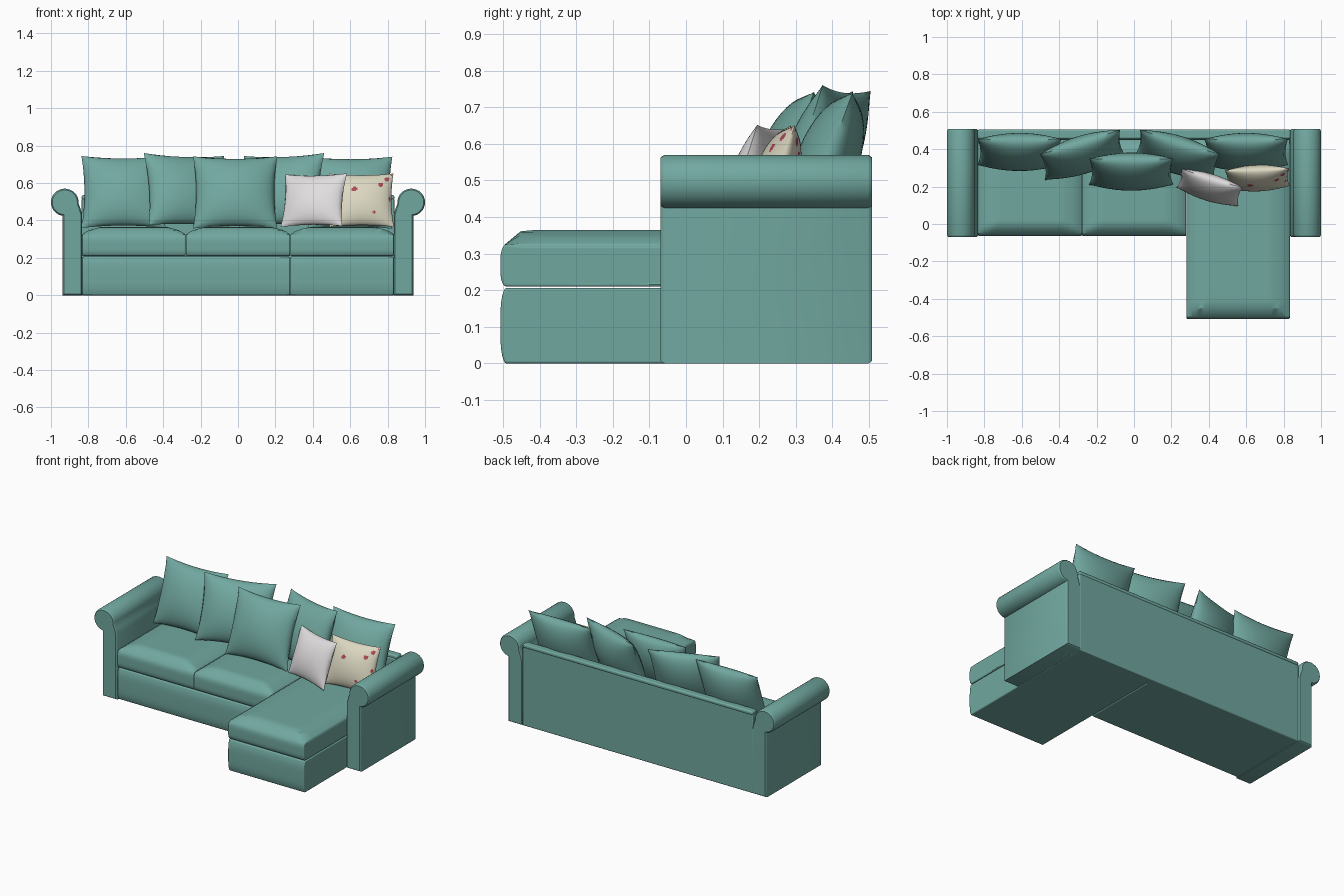
import bpy, bmesh
from math import radians, cos, sin, hypot

if "Cube" in bpy.data.objects:
    bpy.data.objects.remove(bpy.data.objects["Cube"])


def material(name, rgb):
    m = bpy.data.materials.new(name)
    m.use_nodes = True
    m.diffuse_color = (*rgb, 1)
    bsdf = next(n for n in m.node_tree.nodes if n.type == 'BSDF_PRINCIPLED')
    bsdf.inputs["Base Color"].default_value = (*rgb, 1)
    return m


teal = material("teal fabric", (0.165, 0.39, 0.35))
white = material("white fabric", (0.75, 0.73, 0.74))
cream = material("cream fabric", (0.72, 0.69, 0.54))
red = material("red print", (0.42, 0.07, 0.10))


def finish(name, bm, mats, angle=35, bevel=0):
    bmesh.ops.recalc_face_normals(bm, faces=bm.faces)
    mesh = bpy.data.meshes.new(name)
    bm.to_mesh(mesh)
    bm.free()
    ob = bpy.data.objects.new(name, mesh)
    bpy.context.collection.objects.link(ob)
    for m in mats:
        mesh.materials.append(m)
    if bevel:
        mod = ob.modifiers.new("rounded edges", 'BEVEL')
        mod.width, mod.segments = bevel, 3
        mod.limit_method, mod.angle_limit = 'ANGLE', radians(40)
    bpy.ops.object.select_all(action='DESELECT')
    ob.select_set(True)
    bpy.context.view_layer.objects.active = ob
    bpy.ops.object.shade_smooth_by_angle(angle=radians(angle))
    return ob


def block(name, lo, hi, cuts=0, shape=None, bevel=0.0):
    """Box between two corners; shape(co, u, v, w) reshapes its subdivided skin."""
    bm = bmesh.new()
    bmesh.ops.create_cube(bm, size=2)
    if cuts:
        bmesh.ops.subdivide_edges(bm, edges=bm.edges[:], cuts=cuts, use_grid_fill=True)
    for vert in bm.verts:
        uvw = tuple(vert.co)
        vert.co = [(a + b) / 2 + (b - a) / 2 * t for a, b, t in zip(lo, hi, uvw)]
        if shape:
            shape(vert.co, *uvw)
    return finish(name, bm, [teal], bevel=bevel)


def seat_cushion(name, x0, x1, y0):
    """Cushion with a crowned top and a softly bulging front."""
    y1, z0, z1, crown = 0.45, 0.21, 0.325, 0.04

    def shape(co, u, v, w):
        dx = min(1, (1 - abs(u)) * (x1 - x0) / 2 / 0.10)
        dy = min(1, (1 - abs(v)) * (y1 - y0) / 2 / 0.05)
        if w > 0.99:
            co.z += crown * min(dx ** 0.6, dy ** 0.7)
        if v < -0.99:
            co.y -= 0.012 * (1 - w ** 4)

    block(name, (x0, y0, z0), (x1, y1, z1), 21, shape, 0.006)


def base(name, x0, x1, y0):
    def shape(co, u, v, w):
        if v < -0.99:
            co.y -= 0.012 * (1 - w ** 4)
    block(name, (x0, y0, 0), (x1, 0.46, 0.206), 9, shape, 0.006)


# Bases and seats
base("sofa_base", -0.833, 0.279, -0.05)
base("chaise_base", 0.281, 0.833, -0.495)
seat_cushion("left_end_seat", -0.833, -0.280, -0.052)
seat_cushion("middle_seat", -0.278, 0.279, -0.052)
seat_cushion("chaise_seat", 0.281, 0.833, -0.495)

# Back with a raised top rail
block("back_panel", (-0.836, 0.45, 0), (0.836, 0.503, 0.515), bevel=0.006)
block("back_rail", (-0.836, 0.455, 0.51), (0.836, 0.505, 0.535), bevel=0.009)


# Rolled arms
def arm(name, side):
    profile = [(0.833, 0), (0.938, 0), (0.938, 0.425)]
    for i in range(25):
        a = radians(-75 + i * 260 / 24)
        profile.append((0.926 + 0.074 * cos(a), 0.497 + 0.073 * sin(a)))
    profile += [(0.842, 0.463), (0.833, 0.43)]
    bm = bmesh.new()
    face = bm.faces.new([bm.verts.new((side * x, -0.058, z)) for x, z in profile])
    new = bmesh.ops.extrude_face_region(bm, geom=[face])["geom"]
    bmesh.ops.translate(bm, vec=(0, 0.555, 0),
                        verts=[g for g in new if isinstance(g, bmesh.types.BMVert)])
    # Welted end panels
    for y, out in ((-0.058, -0.011), (0.497, 0.011)):
        end = [f for f in bm.faces if all(abs(v.co.y - y) < 1e-4 for v in f.verts)]
        for depth, step in ((0.003, out * 0.6), (0.004, out * 0.4)):
            bmesh.ops.inset_region(bm, faces=end, thickness=depth, use_even_offset=True)
            bmesh.ops.translate(bm, verts=list({v for f in end for v in f.verts}),
                                vec=(0, step, 0))
    finish(name, bm, [teal])


arm("right_arm", -1)
arm("left_arm", 1)


# Pillows: pinched square outline with a puffed front and back
def pillow(name, loc, size, lean, yaw, mats, roll=0, n=20, spots=()):
    w, h, t = size
    bm = bmesh.new()
    for side in (-1, 1):
        grid = bmesh.ops.create_grid(bm, x_segments=n, y_segments=n, size=1)["verts"]
        for face in {f for v in grid for f in v.link_faces}:
            c = face.calc_center_median()
            if any(hypot(c.x - sx, c.y - sy) < r for sx, sy, r in spots):
                face.material_index = 1
        for v in grid:
            a, b = v.co.x, v.co.y
            # Cluster rows toward the seam for a rounder edge
            a, b = a * (1.35 - 0.35 * a * a), b * (1.35 - 0.35 * b * b)
            a, b = max(-1, min(1, a)), max(-1, min(1, b))
            puff = max(0, (1 - a * a) * (1 - b * b)) ** 0.55
            v.co = (a * w / 2 * (1 - 0.07 * (1 - b * b)), side * t / 2 * puff,
                    b * h / 2 * (1 - 0.07 * (1 - a * a)))
    bmesh.ops.remove_doubles(bm, verts=bm.verts, dist=1e-5)
    ob = finish(name, bm, mats, 50)
    ob.location = loc
    ob.rotation_euler = (radians(-lean), radians(roll), radians(yaw))


big = (0.45, 0.41, 0.17)
for name, loc, yaw, roll in (
        ("back_pillow_far_right", (-0.612, 0.385, 0.552), 0, 0),
        ("back_pillow_right", (-0.275, 0.37, 0.56), 17, 2),
        ("back_pillow_middle", (-0.015, 0.28, 0.550), 0, 0),
        ("back_pillow_left", (0.232, 0.37, 0.56), -17, -2),
        ("back_pillow_far_left", (0.60, 0.385, 0.548), 0, 0)):
    pillow(name, loc, big, 20, yaw, [teal], roll)

small = (0.345, 0.30, 0.12)
pillow("white_pillow", (0.405, 0.195, 0.508), small, 20, -17, [white], -1)
pillow("printed_pillow", (0.66, 0.245, 0.508), small, 18, 2, [cream, red], n=56,
       spots=((0.70, 0.62, 0.09), (0.50, 0.40, 0.08), (-0.18, 0.24, 0.07),
              (0.88, 0.85, 0.06), (0.86, 0.0, 0.06), (0.3, -0.45, 0.04)))
